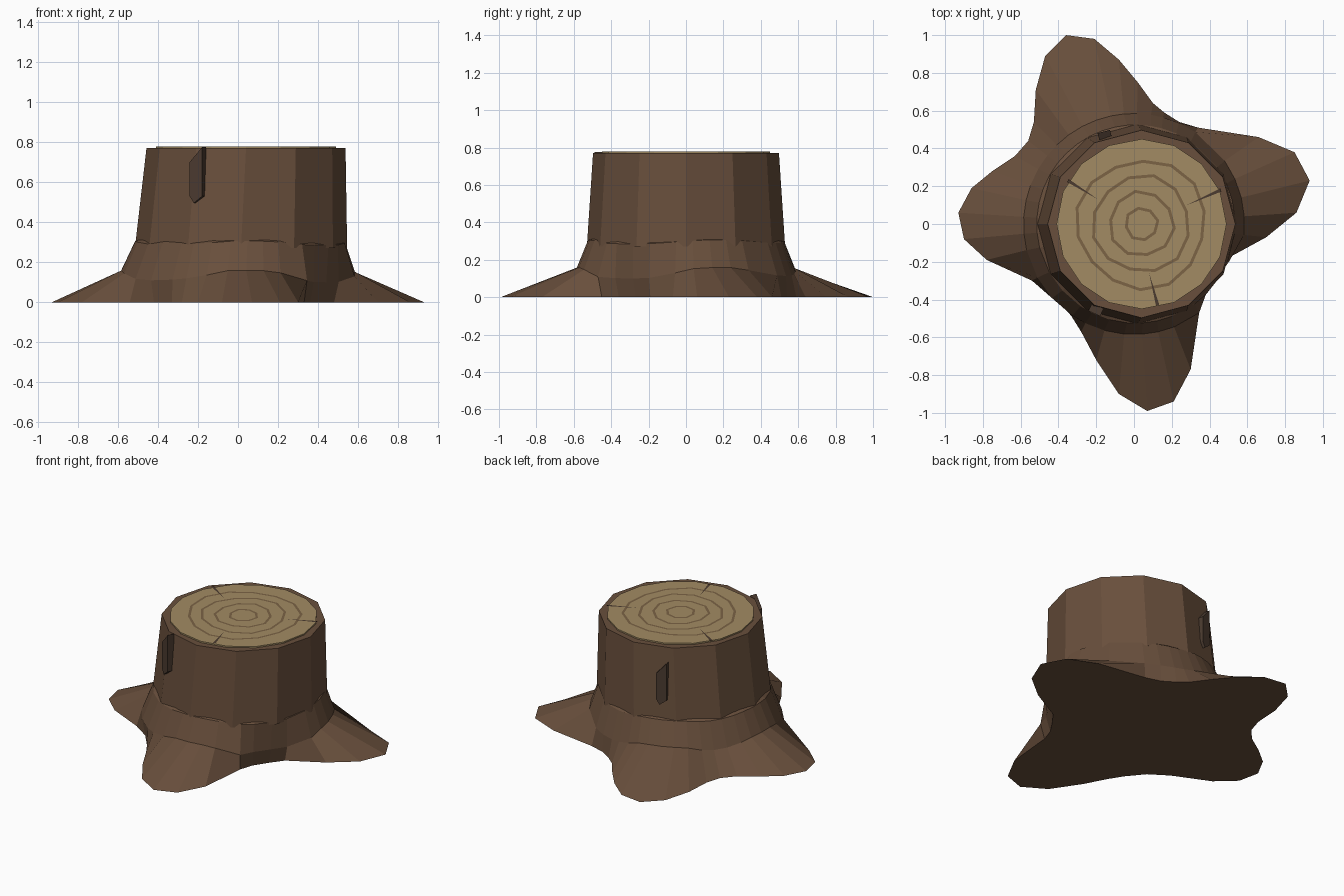
import bpy, bmesh, math
from mathutils import Vector, Matrix

if "Cube" in bpy.data.objects:
    bpy.data.objects.remove(bpy.data.objects["Cube"])


def material(name, rgb):
    m = bpy.data.materials.new(name)
    m.diffuse_color = (*rgb, 1)
    m.use_nodes = True
    m.node_tree.nodes["Principled BSDF"].inputs["Base Color"].default_value = m.diffuse_color
    return m


bark = material("bark", (0.14, 0.078, 0.045))
dark_bark = material("dark_bark", (0.07, 0.043, 0.029))
wood = material("wood", (0.36, 0.26, 0.125))
ring_wood = material("ring_wood", (0.20, 0.125, 0.06))


def finish(name, bm, mat):
    bmesh.ops.recalc_face_normals(bm, faces=bm.faces)
    me = bpy.data.meshes.new(name)
    bm.to_mesh(me)
    bm.free()
    me.materials.append(mat)
    ob = bpy.data.objects.new(name, me)
    bpy.context.collection.objects.link(ob)
    return ob


def loft(name, rings, mat):
    """Skin matching closed rings and cap both ends."""
    bm = bmesh.new()
    loops = [[bm.verts.new(p) for p in r] for r in rings]
    n = len(loops[0])
    for a, b in zip(loops, loops[1:]):
        for i in range(n):
            j = (i + 1) % n
            bm.faces.new((a[i], a[j], b[j], b[i]))
    bm.faces.new(loops[0][::-1])
    bm.faces.new(loops[-1])
    return finish(name, bm, mat)


def circle(n, r, cx, cy, z):
    return [(cx + r * math.cos(2 * math.pi * i / n),
             cy + r * math.sin(2 * math.pi * i / n), z) for i in range(n)]


# Spreading roots: ground outline rising to a collar, then to the trunk
outline = [(0.93, 0.23), (0.86, 0.06), (0.70, -0.07), (0.48, -0.19), (0.42, -0.27),
           (0.36, -0.36), (0.33, -0.45), (0.30, -0.77), (0.21, -0.94), (0.07, -0.99),
           (-0.08, -0.90), (-0.20, -0.72), (-0.28, -0.57), (-0.33, -0.49), (-0.42, -0.38),
           (-0.54, -0.30), (-0.78, -0.19), (-0.90, -0.08), (-0.93, 0.06), (-0.86, 0.19),
           (-0.75, 0.28), (-0.63, 0.36), (-0.56, 0.44), (-0.53, 0.54), (-0.52, 0.71),
           (-0.47, 0.89), (-0.36, 1.0), (-0.21, 0.98), (-0.08, 0.87), (0.02, 0.75),
           (0.10, 0.64), (0.16, 0.59), (0.24, 0.54), (0.34, 0.51), (0.66, 0.46), (0.85, 0.38)]
ground, collar, neck, neck_cap = [], [], [], []
for x, y in outline[::-1]:
    r = math.hypot(x, y)
    d = Vector((x / r, y / r, 0))
    k = min(1, max(0, (r - 0.5) / 0.4))
    ground.append((x, y, 0))
    collar.append(d * min(0.585, r + 0.025) + Vector((0, 0, 0.10 + 0.058 * k)))
    neck.append(d * 0.525 + Vector((0.01, 0, 0.285 + 0.02 * k)))
    neck_cap.append(d * 0.49 + Vector((0.015, 0, 0.32)))
loft("roots", [ground, collar, neck, neck_cap], bark)

# Twelve-sided trunk, leaning slightly to +x
loft("trunk", [circle(12, 0.53, 0.015, 0, 0.27), circle(12, 0.497, 0.04, 0, 0.77)], bark)

# Cut wood face
loft("cut_face", [circle(16, 0.45, 0.04, 0, 0.75), circle(16, 0.45, 0.04, 0, 0.779)], wood)


# Growth rings: thin wobbly flat bands
def growth_ring(name, radius, sides, phase):
    bm = bmesh.new()
    loops = []
    for off in (-0.008, 0.008):
        loop = []
        for i in range(sides):
            a = 2 * math.pi * i / sides + phase
            r = radius * (1 + 0.035 * math.sin(3 * a + phase * 5)) + off
            loop.append(bm.verts.new((0.04 + r * math.cos(a), r * math.sin(a), 0.781)))
        loops.append(loop)
    for i in range(sides):
        j = (i + 1) % sides
        bm.faces.new((loops[0][i], loops[1][i], loops[1][j], loops[0][j]))
    finish(name, bm, ring_wood)


for i, (r, n) in enumerate([(0.085, 8), (0.17, 10), (0.255, 12), (0.34, 14)]):
    growth_ring(f"growth_ring_{i + 1}", r, n, 0.3 * i + 0.2)

# Radial cracks in the cut face
for i, (tip, end) in enumerate([((-0.19, 0.13), (-0.35, 0.23)),
                                ((0.28, 0.10), (0.46, 0.18)),
                                ((0.08, -0.26), (0.125, -0.43))]):
    t, e = Vector((*tip, 0.782)), Vector((*end, 0.782))
    side = (e - t).normalized().cross(Vector((0, 0, 1))) * 0.009
    bm = bmesh.new()
    bm.faces.new([bm.verts.new(p) for p in (t, e + side, e - side)])
    finish(f"crack_{i + 1}", bm, dark_bark)


# Dark bark slabs on the trunk side
def bark_slab(name, x, y, z, angle):
    prof = [(-0.034, 0.06), (-0.034, -0.11), (-0.012, -0.145), (0.034, -0.11), (0.034, 0.135)]
    m = Matrix.Translation((x, y, z)) @ Matrix.Rotation(math.radians(angle), 4, 'Z')
    loft(name, [[m @ Vector((u, d, v)) for u, v in prof] for d in (0.025, -0.02)], dark_bark)


bark_slab("front_bark_slab", -0.202, -0.456, 0.64, -24)
bark_slab("back_bark_slab", -0.155, 0.47, 0.545, 195)
